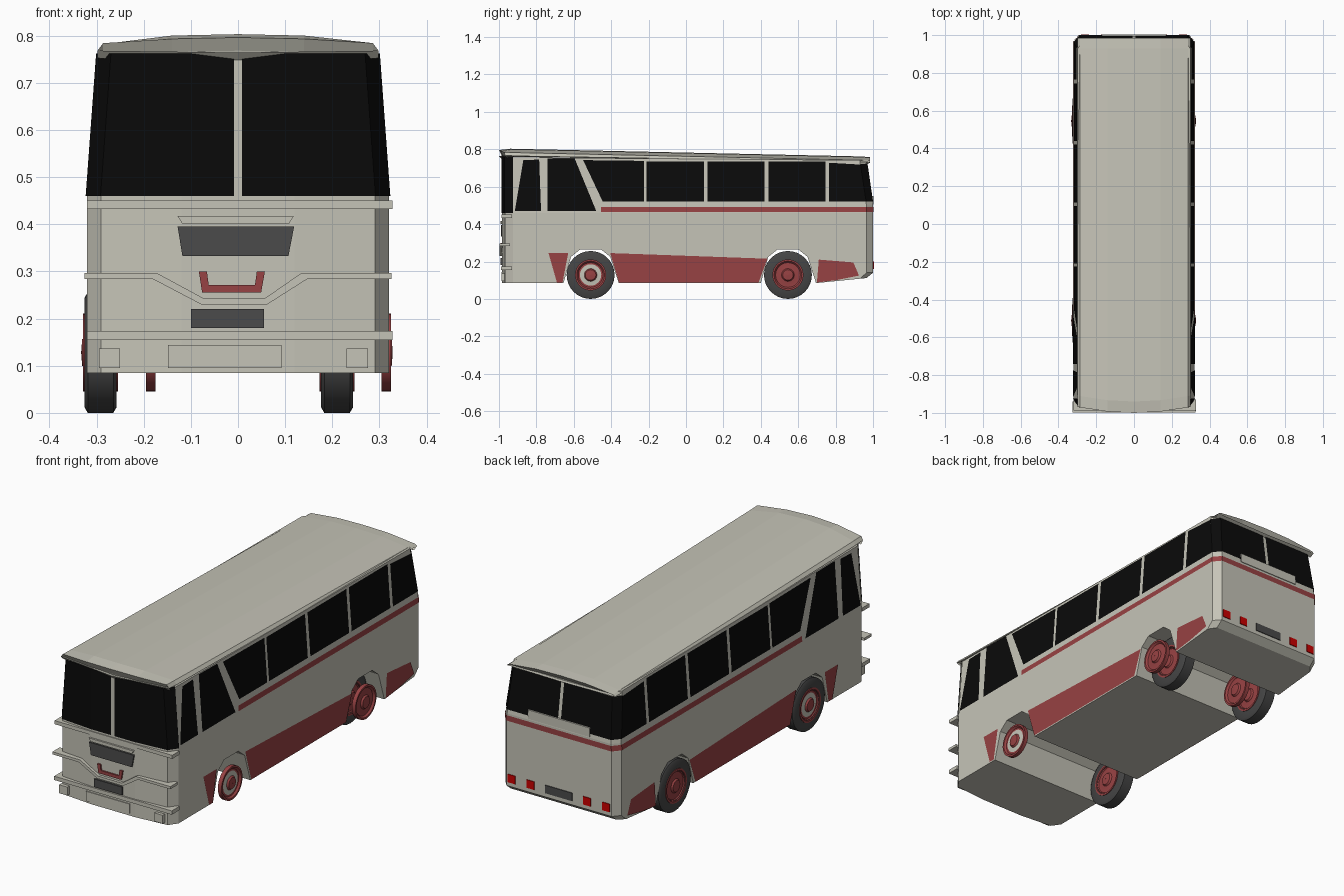
import bpy, bmesh, math
from mathutils import Vector

if "Cube" in bpy.data.objects:
    bpy.data.objects.remove(bpy.data.objects["Cube"])


def material(name, rgb):
    m = bpy.data.materials.new(name)
    m.diffuse_color = (*rgb, 1)
    m.use_nodes = True
    m.node_tree.nodes["Principled BSDF"].inputs["Base Color"].default_value = m.diffuse_color
    return m


CREAM = material("cream paint", (0.56, 0.55, 0.475))
RED = material("dull red paint", (0.31, 0.054, 0.056))
LAMP = material("bright red lamp", (0.6, 0.0, 0.0))
GLASS = material("black glass", (0.003, 0.003, 0.003))
GREY = material("dark grey", (0.07, 0.07, 0.07))
RUBBER = material("tyre rubber", (0.06, 0.06, 0.06))


def make(name, verts, faces, mats, outward=False):
    bm = bmesh.new()
    vs = [bm.verts.new(v) for v in verts]
    for f in faces:
        bm.faces.new([vs[i] for i in f])
    bm.normal_update()
    if outward:  # open plates face away from the vehicle axis
        for f in bm.faces:
            c = f.calc_center_median()
            if f.normal.dot(Vector((c.x, c.y, 0))) < 0:
                f.normal_flip()
    else:
        bmesh.ops.recalc_face_normals(bm, faces=bm.faces)
    me = bpy.data.meshes.new(name)
    bm.to_mesh(me)
    bm.free()
    for m in mats:
        me.materials.append(m)
    ob = bpy.data.objects.new(name, me)
    bpy.context.collection.objects.link(ob)
    return ob


def loft(name, rings, mat):
    n = len(rings[0])
    faces = [(k * n + i, k * n + (i + 1) % n, (k + 1) * n + (i + 1) % n, (k + 1) * n + i)
             for k in range(len(rings) - 1) for i in range(n)]
    # caps made of strips between mirrored points
    for k in (0, len(rings) - 1):
        faces += [(k * n + i, k * n + i + 1, k * n + n - 2 - i, k * n + n - 1 - i)
                  for i in range(n // 2 - 1)]
    return make(name, [p for r in rings for p in r], faces, [mat])


def prism(name, poly, lo, hi, axis, mat):
    """Extrude a polygon along x (polygon in y,z) or along y (polygon in x,z)."""
    put = (lambda a, b, t: (t, a, b)) if axis == 'x' else (lambda a, b, t: (a, t, b))
    n = len(poly)
    verts = [put(a, b, t) for t in (lo, hi) for a, b in poly]
    faces = [tuple(range(n)), tuple(range(2 * n - 1, n - 1, -1))]
    faces += [(i, (i + 1) % n, n + (i + 1) % n, n + i) for i in range(n)]
    return make(name, verts, faces, [mat])


def rect(a0, a1, b0, b1):
    return [(a0, b0), (a1, b0), (a1, b1), (a0, b1)]


# ---- body shell: plan outlines stacked by height
def hw(z):
    return 0.32 if z < 0.46 else 0.32 - 0.022 * (z - 0.46) / 0.3


def rear(z):
    return 1.0 if z < 0.5 else 1.0 - 0.035 * (z - 0.5) / 0.24


def half(z, yr=None, off=0.0):
    w, r = hw(z), yr or rear(z)
    return [(0.12, -0.983 - off), (w - 0.03 + off / 2, -0.968 - off), (w + off, -0.925), (w + off, 0.70),
            (w + off, r - 0.035), (w - 0.03 + off / 2, r + off)]


def ring(z, yr=None, height=lambda y, z: z):
    h = half(z, yr)
    return [(x, y, height(y, z)) for x, y in h] + [(-x, y, height(y, z)) for x, y in reversed(h)]


body = loft("body_shell", [
    ring(0.085, 0.965, lambda y, z: z + 0.1 * max(0, y - 0.70)),
    ring(0.14), ring(0.46), ring(0.5),
    ring(0.75, None, lambda y, z: 0.757 - 0.008 * (y + 1))], CREAM)

# ---- wheel arches cut across the full width
for yc in (-0.51, 0.545):
    arch = [(-0.155, 0.0), (-0.145, 0.085), (-0.105, 0.225), (-0.055, 0.265),
            (0.055, 0.265), (0.105, 0.225), (0.15, 0.085), (0.16, 0.0)]
    cutter = prism("arch_cutter", [(yc + a, b) for a, b in arch], -0.5, 0.5, 'x', CREAM)
    cutter.hide_render = True
    mod = body.modifiers.new("arch", 'BOOLEAN')
    mod.operation, mod.solver, mod.object = 'DIFFERENCE', 'EXACT', cutter
    bpy.context.view_layer.objects.active = body
    bpy.ops.object.modifier_apply(modifier=mod.name)
    bpy.data.objects.remove(cutter)

# ---- roof with front and rear visors: y, edge, shoulder and crown heights
rows = [(-0.985, 0.752, 0.760, 0.768), (-1.0, 0.768, 0.784, 0.796), (-0.94, 0.764, 0.782, 0.803),
        (0.93, 0.733, 0.742, 0.762), (0.985, 0.732, 0.740, 0.758), (0.96, 0.720, 0.724, 0.728)]
sections = []
for y, ze, zs, zc in rows:
    bow = 0.03 if y < -0.93 else 0
    h = [(x, y + bow * (x / 0.29) ** 2, z)
         for x, z in ((0.298, ze), (0.286, zs), (0.14, zc - 0.003))]
    sections.append(h + [(0, y, zc)] + [(-x, b, z) for x, b, z in reversed(h)] + [(0, y, ze - 0.004)])
n = 8
make("roof", [p for s in sections for p in s],
     [(k * n + i, k * n + (i + 1) % n, (k + 1) * n + (i + 1) % n, (k + 1) * n + i)
      for k in range(len(rows) - 1) for i in range(n)] +
     [tuple(range(n)), tuple(range((len(rows) - 1) * n, len(rows) * n))], [CREAM])


# ---- painted plates and glass on both sides
def side_plate(name, poly, mat, off=0.003):
    for s, tag in ((1, "right"), (-1, "left")):
        make(f"{name}_{tag}", [(s * (hw(z) + off), y, z) for y, z in poly],
             [tuple(range(len(poly)))], [mat], True)


side_plate("door_window", [(-0.915, 0.47), (-0.87, 0.742), (-0.785, 0.745), (-0.775, 0.47)], GLASS)
side_plate("cab_window", [(-0.74, 0.47), (-0.74, 0.752), (-0.595, 0.75), (-0.48, 0.47)], GLASS)
side_plate("slanted_window", [(-0.445, 0.52), (-0.55, 0.742), (-0.225, 0.738), (-0.225, 0.52)], GLASS)
for i, (a, b) in enumerate(((-0.21, 0.095), (0.115, 0.42), (0.44, 0.745))):
    side_plate(f"saloon_window_{i + 1}", rect(a, b, 0.52, 0.735), GLASS)
side_plate("rear_side_window", [(0.765, 0.52), (0.765, 0.728), (0.933, 0.718), (0.963, 0.52)], GLASS)
side_plate("belt_stripe", rect(-0.455, 0.965, 0.465, 0.492), RED)
side_plate("front_skirt", [(-0.735, 0.245), (-0.63, 0.245), (-0.66, 0.088), (-0.69, 0.088)], RED, 0.004)
side_plate("middle_skirt", [(-0.405, 0.245), (-0.358, 0.088), (0.388, 0.088), (0.435, 0.215)], RED, 0.004)
side_plate("rear_skirt", [(0.71, 0.21), (0.70, 0.088), (0.80, 0.10), (0.925, 0.125), (0.895, 0.195)],
           RED, 0.004)


# ---- bands wrapping round the front and rear corners
def wrap(name, z0, z1, indices, inner, mat, front):
    for s, tag in ((1, "right"), (-1, "left")):
        cols = []
        for z in (z0, z1):
            h = [half(z, None, 0.003)[i] for i in indices]
            cols.append([(s * x, y, z) for x, y in [(inner, h[0][1])] + h])
        m = len(cols[0])
        make(f"{name}_{tag}", cols[0] + cols[1],
             [(i, i + 1, m + i + 1, m + i) for i in range(m - 1)], [mat], True)


wrap("windscreen", 0.46, 0.762, (0, 1, 2), 0.009, GLASS, True)
wrap("rear_window", 0.52, 0.722, (5, 4), 0.008, GLASS, False)
wrap("rear_stripe", 0.465, 0.492, (5, 4), 0.0, RED, False)

# ---- nose details
CX = -0.018
bumper = [(-0.325, 0.297), (-0.155, 0.297), (-0.055, 0.243), (0.075, 0.243), (0.153, 0.297), (0.325, 0.297),
          (0.325, 0.284), (0.165, 0.284), (0.08, 0.23), (-0.06, 0.23), (-0.163, 0.284), (-0.325, 0.284)]
prism("nose_moulding", [(x + (CX if abs(x) < 0.3 else 0), z) for x, z in bumper], -0.997, -0.94, 'y', CREAM)
prism("lower_bumper", rect(-0.32, 0.328, 0.155, 0.174), -0.990, -0.93, 'y', CREAM)
prism("upper_moulding", rect(-0.32, 0.328, 0.432, 0.45), -0.987, -0.93, 'y', CREAM)
prism("grille_lip", [(-0.128, 0.417), (0.118, 0.417), (0.108, 0.401), (-0.118, 0.401)],
      -0.992, -0.97, 'y', CREAM)
prism("grille", [(-0.128, 0.395), (0.119, 0.395), (0.107, 0.333), (-0.118, 0.333)],
      -0.990, -0.982, 'y', GREY)
prism("front_plate", rect(-0.10, 0.055, 0.18, 0.22), -0.992, -0.983, 'y', GREY)
prism("nose_trim", [(-0.083, 0.30), (-0.066, 0.30), (-0.062, 0.271), (0.036, 0.271), (0.040, 0.30),
                    (0.057, 0.30), (0.049, 0.255), (-0.076, 0.255)], -0.991, -0.983, 'y', RED)
for i, (a, b, c, d) in enumerate(((-0.295, -0.25, 0.095, 0.137), (-0.148, 0.092, 0.095, 0.144),
                                  (0.23, 0.276, 0.095, 0.137))):
    prism(f"bumper_pad_{i + 1}", rect(a, b, c, d), -0.987, -0.95, 'y', CREAM)

# ---- tail details
for i, x in enumerate((-0.26, -0.155, 0.155, 0.26)):
    prism(f"tail_lamp_{i + 1}", rect(x - 0.021, x + 0.021, 0.16, 0.20), 0.998, 1.004, 'y', LAMP)
prism("rear_plate", rect(-0.075, 0.075, 0.16, 0.20), 0.998, 1.004, 'y', GREY)
prism("rear_vent", rect(-0.17, 0.17, 0.505, 0.55), 0.98, 1.003, 'y', CREAM)


# ---- wheels turned about the x axis
def lathe(name, profile, x, y, direction, mats, rule=None):
    seg, m, zc = 32, len(profile), 0.128
    verts = [(x + direction * a, y + r * math.cos(t), zc + r * math.sin(t))
             for t in (2 * math.pi * k / seg for k in range(seg)) for a, r in profile]
    faces = [(k * m + i, k * m + (i + 1) % m, (k + 1) % seg * m + (i + 1) % m, (k + 1) % seg * m + i)
             for k in range(seg) for i in range(m)]
    ob = make(name, verts, faces, mats)
    if rule:
        for p in ob.data.polygons:
            c = sum((ob.data.vertices[v].co for v in p.vertices), Vector()) / len(p.vertices)
            p.material_index = rule(math.hypot(c.y - y, c.z - zc), p.normal.x * direction)
    bpy.ops.object.select_all(action='DESELECT')
    ob.select_set(True)
    bpy.context.view_layer.objects.active = ob
    bpy.ops.object.shade_smooth_by_angle(angle=math.radians(35))


TYRE = [(-0.034, 0.07), (-0.034, 0.116), (-0.027, 0.128), (0.027, 0.128), (0.034, 0.116), (0.034, 0.07)]
HUB = [(-0.010, 0.001), (-0.010, 0.083), (0.010, 0.083), (0.010, 0.074), (0.001, 0.066),
       (0.001, 0.057), (0.004, 0.034), (0.012, 0.028), (0.014, 0.001)]


def cream_ring(r, nx):
    return 1 if 0.034 < r < 0.058 and nx > 0.3 else 0


for label, x, y in (("front_left", -0.2915, -0.51), ("rear_left", -0.2915, 0.545),
                    ("rear_right", 0.21, 0.545)):
    lathe(label + "_tyre", TYRE, x, y, 1, [RUBBER])
    for d, tag in ((1, "right"), (-1, "left")):
        rule = cream_ring if label == "front_left" and d < 0 else None
        lathe(f"{label}_hub_{tag}", HUB, x + d * 0.027, y, d, [RED, CREAM], rule)
lathe("front_right_hub", HUB, 0.314, -0.51, 1, [RED, CREAM], cream_ring)
lathe("rear_right_hub", HUB, 0.314, 0.545, 1, [RED])
lathe("rear_left_inner_hub", HUB, -0.185, 0.545, 1, [RED])
